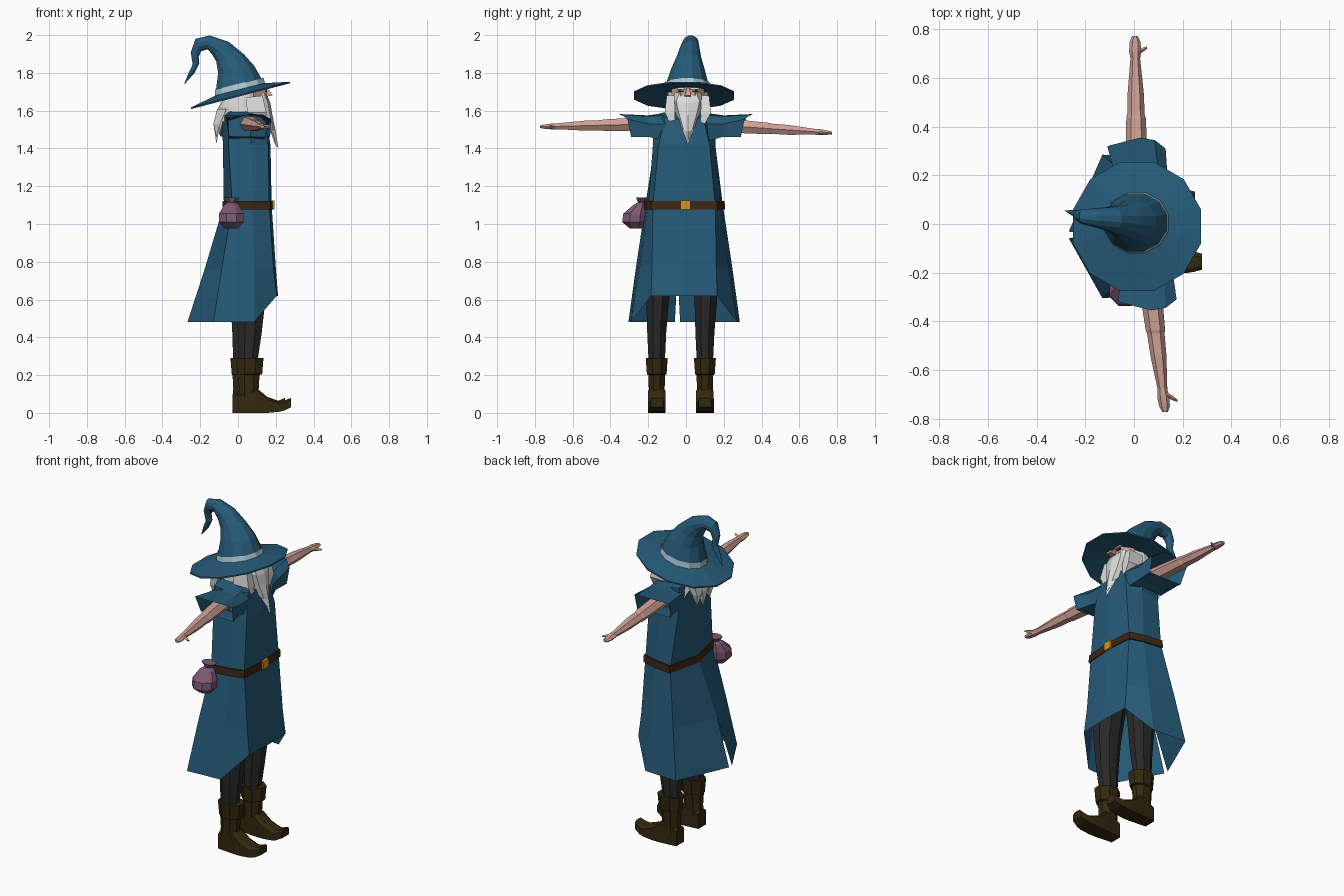
import bpy, bmesh, math


def material(name, r, g, b):
    m = bpy.data.materials.new(name)
    m.diffuse_color = (r, g, b, 1)
    return m


BLUE = material("robe_blue", 0.019, 0.105, 0.19)
SKIN = material("skin", 0.63, 0.36, 0.30)
WHITE = material("hair_white", 0.72, 0.72, 0.71)
BAND = material("pale_blue", 0.40, 0.57, 0.64)
BOOT = material("boot_brown", 0.034, 0.022, 0.005)
BELT = material("belt_brown", 0.045, 0.02, 0.006)
GOLD = material("gold", 0.72, 0.30, 0.01)
PURPLE = material("pouch_purple", 0.21, 0.10, 0.17)
DARK = material("trouser_black", 0.022, 0.022, 0.023)


def loft(name, rings, mat, caps=True, closed=True):
    """Skin a list of equally long point rings with quads."""
    bm = bmesh.new()
    vs = [[bm.verts.new(p) for p in ring] for ring in rings]
    n = len(vs[0])
    for r0, r1 in zip(vs, vs[1:]):
        for i in range(n if closed else n - 1):
            j = (i + 1) % n
            bm.faces.new((r0[i], r0[j], r1[j], r1[i]))
    if caps:
        bm.faces.new(vs[0])
        bm.faces.new(vs[-1])
    bmesh.ops.remove_doubles(bm, verts=bm.verts, dist=0.0005)
    bmesh.ops.recalc_face_normals(bm, faces=bm.faces)
    me = bpy.data.meshes.new(name)
    bm.to_mesh(me)
    bm.free()
    me.materials.append(mat)
    ob = bpy.data.objects.new(name, me)
    bpy.context.collection.objects.link(ob)
    return ob


def oval(x0, z0, x1, z1, hw, cy=0.0, n=8):
    """Oval ring spanning two points in the xz plane, hw wide along y."""
    pts = []
    for i in range(n):
        a = 2 * math.pi * (i + 0.5) / n
        c = math.cos(a) / math.cos(math.pi / n)
        s = math.sin(a) / (math.cos(math.pi / n) if n % 4 == 0 else 1)
        pts.append(((x0 + x1) / 2 + c * (x1 - x0) / 2, cy + s * hw,
                    (z0 + z1) / 2 + c * (z1 - z0) / 2))
    return pts


def box(name, x0, x1, y0, y1, z0, z1, mat):
    rect = [(x0, y0), (x1, y0), (x1, y1), (x0, y1)]
    return loft(name, [[(x, y, z) for x, y in rect] for z in (z0, z1)], mat)


# Hat: brim sheet, bent crown, band
loft("hat_brim", [oval(-0.10, 1.66, 0.12, 1.725, 0.11, 0, 12),
                  oval(-0.25, 1.608, 0.275, 1.745, 0.265, -0.01, 12),
                  oval(-0.25, 1.616, 0.275, 1.753, 0.265, -0.01, 12),
                  oval(-0.11, 1.685, 0.13, 1.745, 0.11, 0, 12)], BLUE, caps=False)
crown = [(-.12, 1.68, .14, 1.74, .12, .005), (-.105, 1.80, .088, 1.835, .088, .01),
         (-.115, 1.86, .03, 1.90, .065, .015), (-.135, 1.895, -.05, 1.965, .05, .02),
         (-.16, 1.925, -.15, 1.998, .04, .025), (-.195, 1.915, -.225, 1.98, .03, .03),
         (-.208, 1.885, -.25, 1.91, .022, .035), (-.205, 1.85, -.24, 1.845, .018, .04),
         (-.23, 1.80, -.262, 1.80, .012, .045), (-.283, 1.74, -.285, 1.74, .001, .055)]
loft("hat_crown", [oval(*c, n=12) for c in crown], BLUE)
loft("hat_band", [oval(-.122, 1.675, .146, 1.735, .126, .005, 12),
                  oval(-.121, 1.712, .134, 1.775, .117, .007, 12)], BAND, caps=False)

# Head, nose and eyes
loft("head", [oval(-.05, 1.50, .09, 1.50, .055), oval(-.05, 1.58, .13, 1.58, .07, .01),
              oval(-.08, 1.65, .15, 1.65, .088, .01), oval(-.08, 1.69, .15, 1.725, .088, .01)], SKIN)
loft("nose", [oval(.13, 1.715, .155, 1.72, .008, .01, 4),
              oval(.13, 1.672, .185, 1.68, .017, .01, 4)], SKIN)
for s in (-1, 1):
    y = 0.01 + s * 0.036
    box("eye", .146, .154, y - .015, y + .015, 1.698, 1.708, DARK)
    box("eyebrow", .145, .158, y - .022, y + .022, 1.713, 1.722, WHITE)

# Beard: wedge tapering to a point
beard = [(1.692, .066, .135, .155), (1.65, .088, .09, .172), (1.59, .07, .10, .182),
         (1.50, .033, .165, .20), (1.415, .001, .21, .214)]
loft("beard", [[(xb, .01 - hw, z + .008), (xf - .015, .01 - hw * .7, z), (xf, .01, z - .012),
                (xf - .015, .01 + hw * .7, z), (xb, .01 + hw, z + .008)]
               for z, hw, xb, xf in beard], WHITE)

# Hair: shell open at the face with a jagged lower edge
rows = [(1.70, .10, .105, 0), (1.62, .122, .112, 0), (1.55, .125, .118, .045)]
hair = []
for k, (z, rx, ry, jag) in enumerate(rows):
    ring = []
    for i in range(15):
        a = math.radians(50 + 260 * i / 14)
        back = max(0, -math.cos(a))
        ring.append((.02 + rx * math.cos(a), .01 + ry * math.sin(a),
                     z - (.04 if k < 1 else .05 * (k - 1)) * back + jag * (i % 2 * 2 - 1) * .8))
    hair.append(ring)
loft("hair", hair, WHITE, caps=False, closed=False)
for s in (-1, 1):
    loft("side_lock", [oval(.04, 1.67, .13, 1.68, .02, .01 + s * .092, 4),
                       oval(.05, 1.59, .15, 1.59, .028, .01 + s * .095, 4),
                       oval(.145, 1.505, .147, 1.505, .001, .01 + s * .075, 4)], WHITE)
for y, z in ((-.06, 1.46), (0, 1.43), (.055, 1.45)):
    loft("back_lock", [oval(-.11, 1.61, -.06, 1.61, .035, y, 4),
                       oval(-.13, 1.53, -.095, 1.53, .025, y, 4),
                       oval(-.115, z, -.113, z, .001, y, 4)], WHITE)

# Robe: half outlines from front centre to back centre, mirrored, slit at the hem
CY = -0.01
robe = [
    [(.10, 0, 1.585), (.09, .05, 1.59), (.04, .07, 1.60), (-.04, .06, 1.60), (-.06, 0, 1.60)],
    [(.15, 0, 1.55), (.145, .10, 1.565), (.06, .17, 1.575), (-.05, .15, 1.575), (-.085, 0, 1.57)],
    [(.172, 0, 1.42), (.16, .135, 1.42), (.07, .165, 1.42), (-.05, .155, 1.42), (-.08, 0, 1.42)],
    [(.178, 0, 1.10), (.165, .165, 1.10), (.08, .19, 1.10), (-.03, .205, 1.10), (-.075, 0, 1.10)],
    [(.20, 0, .77), (.188, .17, .77), (.085, .235, .77), (-.085, .255, .77), (-.18, 0, .75)],
    [(.212, .006, .62), (.205, .175, .62), (.085, .28, .48), (-.13, .295, .48), (-.268, .014, .48)]]


def outline(half, grow=0.0, dz=0.0):
    ring = []
    for s, order in ((-1, half[::-1]), (1, half)):
        for x, y, z in order:
            shift = -.035 if x < -.15 else 0
            k = 1 + grow
            ring.append((.05 + (x - .05) * k, CY + shift + s * y * k, z + dz))
    return ring


loft("robe", [outline(h) for h in robe], BLUE, caps=False, closed=False)

# Belt and buckle
loft("belt", [outline(robe[3], g, d) for g, d in
              ((0, -.022), (.06, -.022), (.045, .022), (0, .022))], BELT, caps=False)
box("buckle", .17, .192, -.03, .023, 1.076, 1.124, GOLD)

# Pouch hanging at the side
pouch = [(-.07, .0, .975, .03, -.265), (-.10, .03, 1.01, .066, -.272), (-.10, .03, 1.055, .064, -.268),
         (-.075, .005, 1.10, .035, -.245), (-.055, -.012, 1.115, .02, -.235), (-.075, .01, 1.14, .034, -.23)]
loft("pouch", [oval(x0, z, x1, z, hw, cy) for x0, x1, z, hw, cy in pouch], PURPLE)

# Sleeves: flared and open at the end
for s, dx in ((-1, .03), (1, -.015)):
    inner = [(-.05, .11, 1.44), (-.06, .11, 1.54), (.02, .09, 1.59),
             (.11, .10, 1.575), (.155, .11, 1.53), (.14, .12, 1.44)]
    mid = [(-.06, .19, 1.46), (-.07, .20, 1.55), (.02, .20, 1.575),
           (.11, .20, 1.57), (.145, .20, 1.53), (.13, .19, 1.46)]
    outer = [(-.08, .285, 1.465), (-.095, .32, 1.565), (.04, .355, 1.582),
             (.10, .345, 1.58), (.145, .31, 1.555), (.14, .29, 1.46)]
    loft("sleeve", [[(x + dx * k, s * y, z) for x, y, z in r]
                    for k, r in ((0, inner), (.5, mid), (1, outer))], BLUE, caps=False)


# Arms and hands: slices along y
def arm(name, side, cx0, cx1, z0, z1):
    prof = [(.16, .045, .045), (.35, .043, .038), (.435, .04, .035), (.45, .036, .031), (.54, .033, .03),
            (.68, .02, .018), (.71, .025, .018), (.75, .022, .013), (.772, .012, .008)]
    rings = []
    for y, rx, rz in prof:
        t = (y - .16) / .612
        rings.append([(cx0 + (cx1 - cx0) * t + rx * math.cos(i * math.pi / 3), side * y,
                       z0 + (z1 - z0) * t + rz * math.sin(i * math.pi / 3)) for i in range(6)])
    loft(name, rings, SKIN)
    loft("thumb", [[(cx1 + dx, side * (y + r * math.cos(k * 1.571)), z1 + r * math.sin(k * 1.571))
                    for k in range(4)] for dx, y, r in ((.005, .70, .012), (.032, .716, .009), (.05, .726, .005))], SKIN)


arm("right_arm", -1, .055, .128, 1.53, 1.515)
arm("left_arm", 1, .012, .004, 1.525, 1.482)

# Trousers and boots
for side, cy, dx in (("right", -.155, 0), ("left", .10, -.03)):
    loft(side + "_trouser", [oval(x0 + dx, z, x1 + dx, z, hw, cy + dy) for x0, x1, z, hw, dy in
         ((.005, .10, .25, .042, 0), (0, .125, .42, .05, 0), (-.01, .145, .60, .06, .005),
          (-.03, .155, .85, .075, .03 if cy < 0 else -.02))], DARK)
    loft(side + "_boot_shaft", [oval(x0 + dx, z, x1 + dx, z, hw, cy) for x0, x1, z, hw in
         ((0, .10, .02, .038), (.005, .11, .13, .042), (0, .115, .22, .045))], BOOT)
    loft(side + "_boot_cuff", [oval(x0 + dx, z, x1 + dx, z, hw, cy) for x0, x1, z, hw in
         ((0, .11, .20, .045), (-.003, .128, .205, .052), (-.01, .135, .29, .058),
          (.005, .11, .29, .044))], BOOT)
    foot = [(.0, .0, .10, .036), (.10, .0, .13, .046), (.155, .0, .085, .047),
            (.22, .006, .062, .046), (.245, .012, .065, .042), (.28, .03, .08, .033)]
    loft(side + "_boot_foot", [[(x + dx, cy - hw, z0), (x + dx, cy + hw, z0), (x + dx, cy + hw, z1 - .012),
                                (x + dx, cy + hw * .6, z1), (x + dx, cy - hw * .6, z1),
                                (x + dx, cy - hw, z1 - .012)] for x, z0, z1, hw in foot], BOOT)
